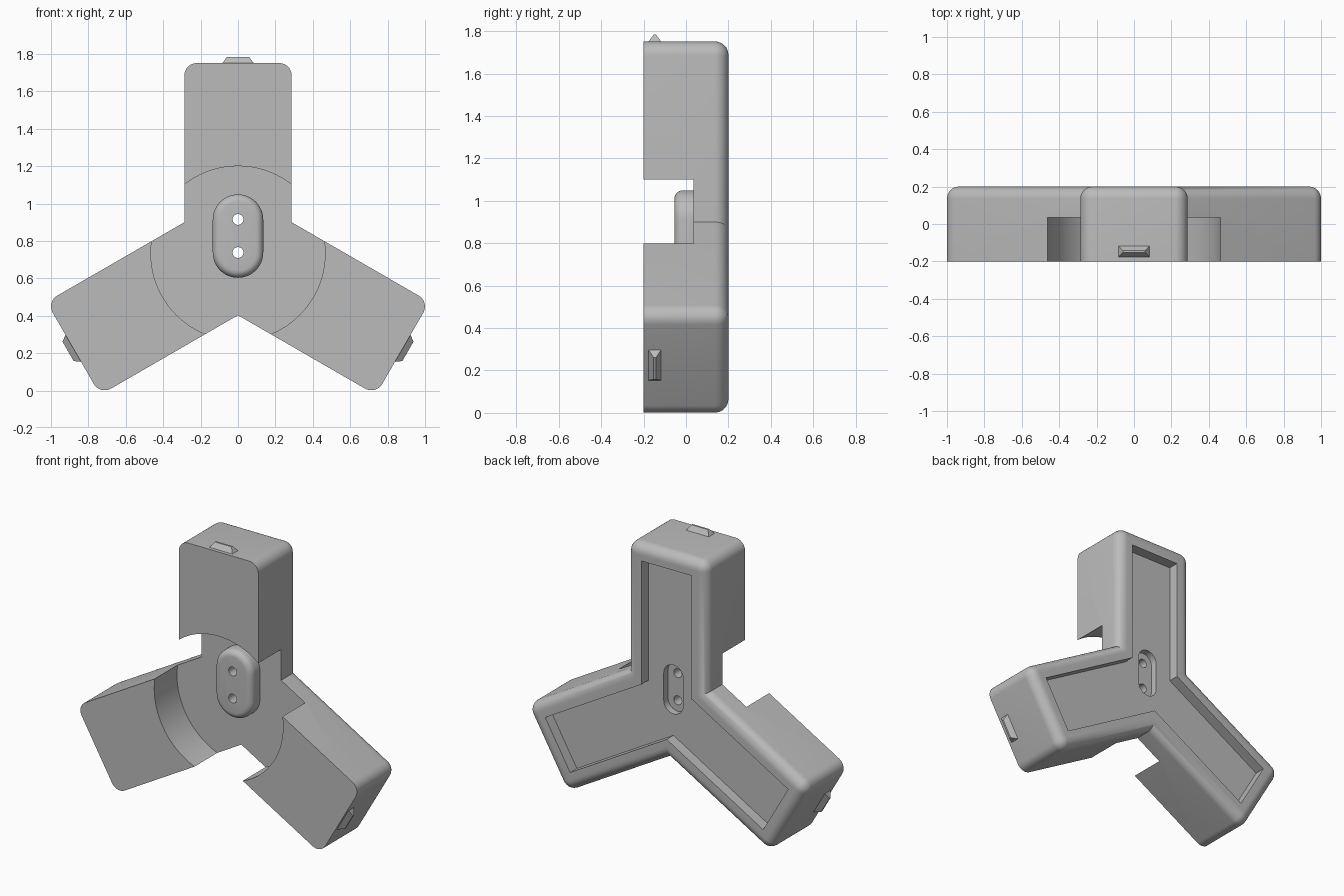
import bpy, bmesh
from math import sin, cos, pi, radians
from mathutils import Vector, Matrix

cube = bpy.data.objects.get("Cube")
if cube:
    bpy.data.objects.remove(cube, do_unlink=True)

HUB_Z = 0.734                    # height of the hub centre
ARM_W, ARM_L = 0.287, 1.017      # arm half width and reach
FRONT, BACK = -0.2, 0.2
ARMS = [radians(a) for a in (90, 210, 330)]

grey = bpy.data.materials.new("plain grey")
grey.use_nodes = True
colour = (0.5, 0.5, 0.5, 1)
grey.diffuse_color = colour
grey.node_tree.nodes["Principled BSDF"].inputs["Base Color"].default_value = colour


def finish(bm, name):
    bmesh.ops.recalc_face_normals(bm, faces=bm.faces)
    mesh = bpy.data.meshes.new(name)
    bm.to_mesh(mesh)
    bm.free()
    mesh.materials.append(grey)
    obj = bpy.data.objects.new(name, mesh)
    bpy.context.collection.objects.link(obj)
    return obj


def prism(outline, y0, y1):
    """Extrude an outline of (x, z) points from y0 to y1."""
    bm = bmesh.new()
    face = bm.faces.new([bm.verts.new((x, y0, z)) for x, z in outline])
    new = bmesh.ops.extrude_face_region(bm, geom=[face])["geom"]
    bmesh.ops.translate(bm, vec=(0, y1 - y0, 0),
                        verts=[v for v in new if isinstance(v, bmesh.types.BMVert)])
    bmesh.ops.recalc_face_normals(bm, faces=bm.faces)
    return bm


def three_arms(w, length):
    """Outline of three equal arms around the hub."""
    pts = []
    for a in ARMS:
        d, s = Vector((cos(a), sin(a))), Vector((-sin(a), cos(a)))
        notch = Vector((cos(a + pi / 3), sin(a + pi / 3))) * w / sin(pi / 3)
        pts += [d * length - s * w, d * length + s * w, notch]
    return [(p.x, p.y + HUB_Z) for p in pts]


def stadium(r, half, zc, n=24):
    """Upright slot outline; half is half the total height."""
    pts = []
    for side in (0, 1):
        for i in range(n + 1):
            t = pi * (side + i / n)
            shift = (half - r) * (1 - 2 * side)
            pts.append((r * cos(t), zc + shift + r * sin(t)))
    return pts


def circle(r, zc, n):
    return [(r * cos(2 * pi * i / n), zc + r * sin(2 * pi * i / n)) for i in range(n)]


def round_rim(bm, y, radius, segments):
    """Round the edges that lie in the plane at y."""
    rim = [e for e in bm.edges if all(abs(v.co.y - y) < 1e-5 for v in e.verts)]
    bmesh.ops.bevel(bm, geom=rim, offset=radius, segments=segments,
                    profile=0.5, affect='EDGES', clamp_overlap=True)


def boolean(target, tool, operation):
    mod = target.modifiers.new(operation.lower(), 'BOOLEAN')
    mod.operation, mod.solver, mod.object = operation, 'EXACT', tool
    bpy.context.view_layer.objects.active = target
    bpy.ops.object.modifier_apply(modifier=mod.name)
    bpy.data.objects.remove(tool, do_unlink=True)


def smooth(obj):
    bpy.ops.object.select_all(action='DESELECT')
    obj.select_set(True)
    bpy.context.view_layer.objects.active = obj
    bpy.ops.object.shade_smooth_by_angle(angle=radians(28))


# Three-armed body: rounded arm corners, rounded back rim, sharp front
bm = prism(three_arms(ARM_W, ARM_L), FRONT, BACK)
corners = [e for e in bm.edges
           if abs(e.verts[0].co.y - e.verts[1].co.y) > 0.1
           and (e.verts[0].co.xz - Vector((0, HUB_Z))).length > 0.8]
bmesh.ops.bevel(bm, geom=corners, offset=0.067, segments=8, profile=0.5, affect='EDGES')
round_rim(bm, BACK, 0.064, 8)
body = finish(bm, "body")

# Round front recess, then the arm-shaped pocket in the back
boolean(body, finish(prism(circle(0.466, HUB_Z, 96), -0.3, 0.035), "recess_cutter"), 'DIFFERENCE')
boolean(body, finish(prism(three_arms(0.18, 0.91), 0.13, 0.3), "pocket_cutter"), 'DIFFERENCE')

# Raised slot-shaped boss in the recess
bm = prism(stadium(0.135, 0.223, 0.826), -0.055, 0.06)
round_rim(bm, -0.055, 0.04, 6)
boolean(body, finish(bm, "boss"), 'UNION')

# Slot in the back and two through holes
boolean(body, finish(prism(stadium(0.07, 0.16, 0.826), 0.085, 0.2), "slot_cutter"), 'DIFFERENCE')
for z in (0.915, 0.738):
    boolean(body, finish(prism(circle(0.029, z, 32), -0.3, 0.3), "hole_cutter"), 'DIFFERENCE')
smooth(body)

# Hipped latch nub on each arm end
for name, a in zip(("top_latch", "right_latch", "left_latch"), ARMS):
    bm = bmesh.new()
    bmesh.ops.create_cube(bm, size=1)
    for v in bm.verts:
        top = v.co.z > 0
        v.co.x *= 0.12 if top else 0.18
        v.co.y = -0.147 + v.co.y * (0.012 if top else 0.074)
        v.co.z = ARM_L + (0.032 if top else -0.01)
    bm.transform(Matrix.Translation((0, 0, HUB_Z)) @ Matrix.Rotation(pi / 2 - a, 4, 'Y'))
    finish(bm, name)
